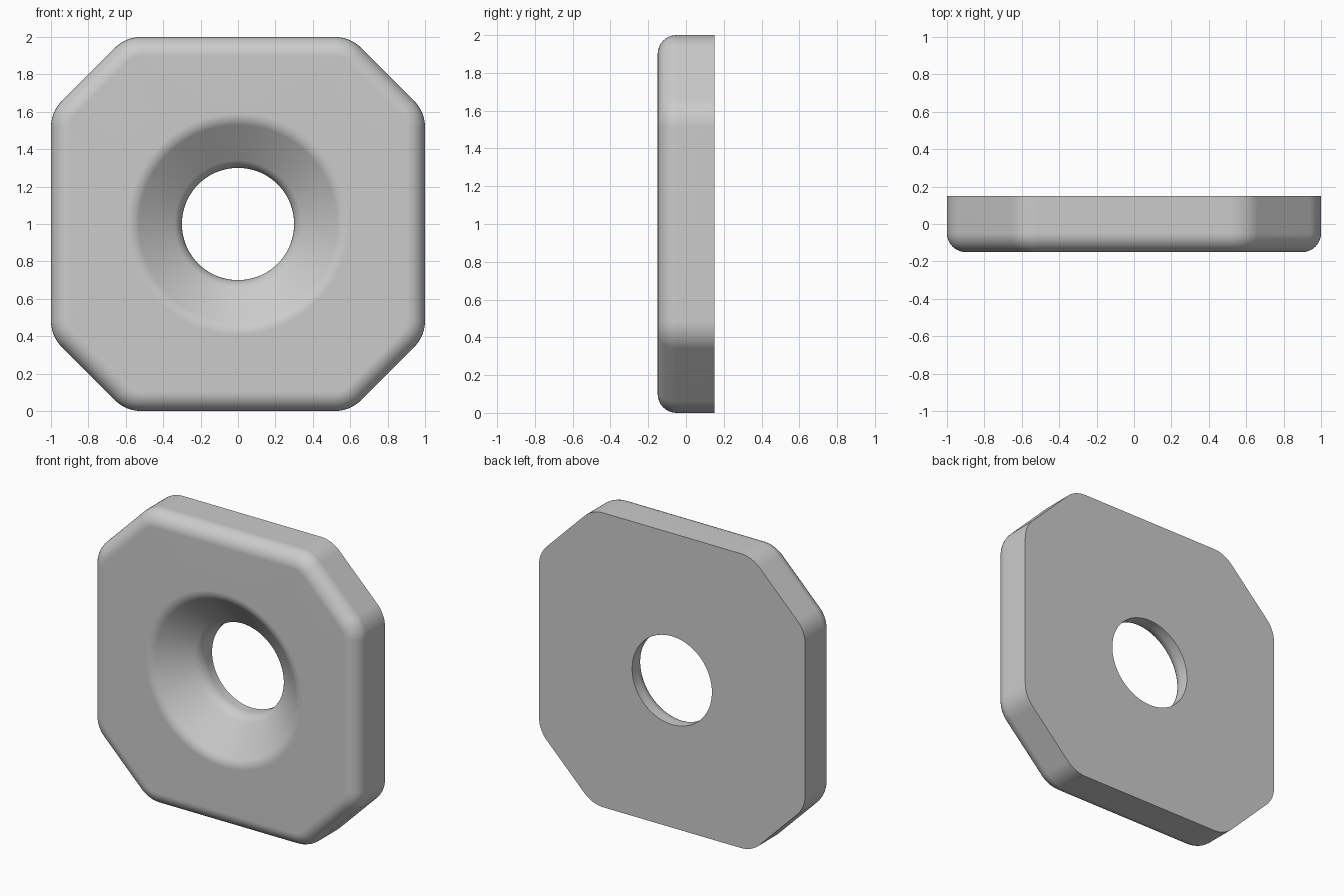
import bpy
import bmesh
from math import sin, cos, tan, pi, radians
from mathutils import Vector

if "Cube" in bpy.data.objects:
    bpy.data.objects.remove(bpy.data.objects["Cube"], do_unlink=True)

HALF_DEPTH = 0.15
CORNER_R = 0.2       # rounding of the eight outline corners
EDGE_R = 0.1         # rounding of the front rim and of the countersink
STEPS = 9            # segments per outline corner
COUNT = 8 * (STEPS + 1)

# Inner arc centres of the clipped square's rounded corners
far = 1 - CORNER_R
near = 1.6 - CORNER_R * 2 ** 0.5 - far


def outline_ring(inset, y):
    """Clipped square with rounded corners, shrunk by inset."""
    pts = []
    for corner in range(8):
        cx, cz = (far, near) if corner % 2 == 0 else (near, far)
        turn = (corner // 2) * pi / 2
        centre = Vector((cx * cos(turn) - cz * sin(turn), y,
                         cx * sin(turn) + cz * cos(turn) + 1))
        for k in range(STEPS + 1):
            a = (corner + k / STEPS) * pi / 4
            pts.append(centre + (CORNER_R - inset) * Vector((cos(a), 0, sin(a))))
    return pts


def circle_ring(r, y):
    angles = [2 * pi * (j + 0.5) / COUNT for j in range(COUNT)]
    return [Vector((r * cos(a), y, r * sin(a) + 1)) for a in angles]


def fillet(before, corner, after, radius, steps=8):
    """Points of an arc rounding a profile corner."""
    p = Vector(corner)
    u = (Vector(before) - p).normalized()
    v = (Vector(after) - p).normalized()
    half = u.angle(v) / 2
    centre = p + (u + v).normalized() * radius / sin(half)
    start = p + u * radius / tan(half) - centre
    end = p + v * radius / tan(half) - centre
    sweep = pi - 2 * half
    return [centre + (start * sin(sweep * (1 - i / steps)) + end * sin(sweep * i / steps)) / sin(sweep)
            for i in range(steps + 1)]


# Outer wall and rounded front rim
rings = [outline_ring(0, HALF_DEPTH)]
for i in range(9):
    a = i / 8 * pi / 2
    rings.append(outline_ring(EDGE_R * (1 - cos(a)),
                              -HALF_DEPTH + EDGE_R * (1 - sin(a))))

# Countersink with softened lip and throat, then the straight bore
lip, throat = (0.557, -HALF_DEPTH), (0.3, 0.045)
profile = fillet((0.9, -HALF_DEPTH), lip, throat, EDGE_R)
profile += fillet(lip, throat, (0.3, HALF_DEPTH), EDGE_R)
profile.append((0.3, HALF_DEPTH))
rings += [circle_ring(r, y) for r, y in profile]

# Join the rings into one closed body; the last joint is the flat back
bm = bmesh.new()
loops = [[bm.verts.new(p) for p in ring] for ring in rings]
for n, a in enumerate(loops):
    b = loops[(n + 1) % len(loops)]
    for j in range(COUNT):
        k = (j + 1) % COUNT
        bm.faces.new((a[j], a[k], b[k], b[j]))
bmesh.ops.recalc_face_normals(bm, faces=bm.faces)
mesh = bpy.data.meshes.new("countersunk_plate")
bm.to_mesh(mesh)
bm.free()

plate = bpy.data.objects.new("countersunk_plate", mesh)
bpy.context.collection.objects.link(plate)

grey = bpy.data.materials.new("plain_grey")
grey.use_nodes = True
colour = (0.6, 0.6, 0.6, 1)
grey.diffuse_color = colour
grey.node_tree.nodes["Principled BSDF"].inputs["Base Color"].default_value = colour
mesh.materials.append(grey)

# Smooth curves, crisp back edges, flat faces kept flat
bpy.context.view_layer.objects.active = plate
plate.select_set(True)
bpy.ops.object.shade_smooth_by_angle(angle=radians(35))
weighted = plate.modifiers.new("flat_faces", 'WEIGHTED_NORMAL')
weighted.keep_sharp = True
